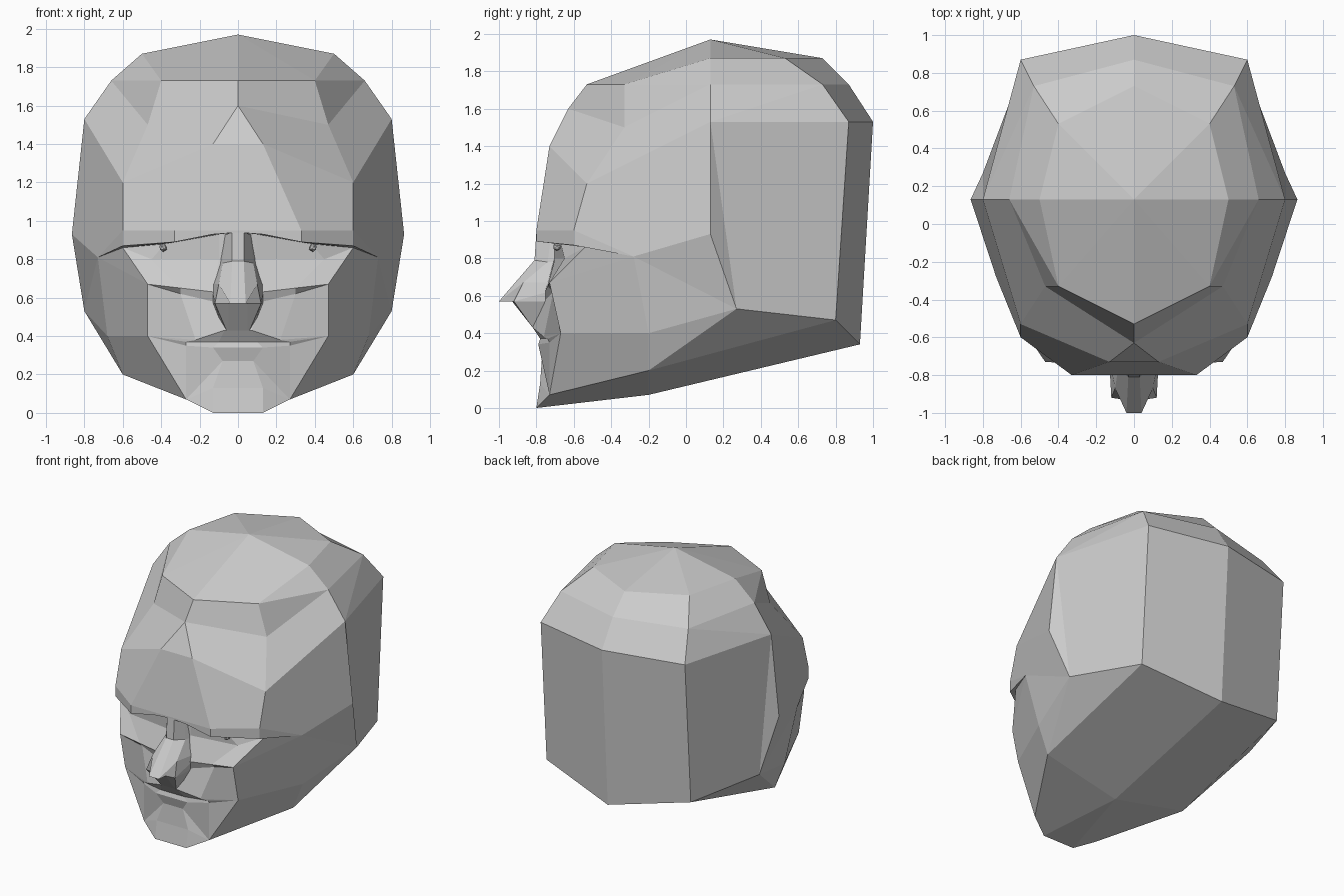
import bpy
import bmesh

cube = bpy.data.objects.get("Cube")
if cube:
    bpy.data.objects.remove(cube, do_unlink=True)

# One plain grey for the whole head
grey = bpy.data.materials.new("plain_grey")
grey.use_nodes = True
grey.diffuse_color = (0.6, 0.6, 0.6, 1)
grey.node_tree.nodes["Principled BSDF"].inputs["Base Color"].default_value = grey.diffuse_color


def finish(bm, name):
    """Turn a half mesh into a flat shaded object mirrored across x."""
    mesh = bpy.data.meshes.new(name)
    bm.to_mesh(mesh)
    bm.free()
    mesh.materials.append(grey)
    obj = bpy.data.objects.new(name, mesh)
    bpy.context.collection.objects.link(obj)
    mirror = obj.modifiers.new("mirror", "MIRROR")
    mirror.use_clip = True
    return obj


def loft(name, rows):
    """Skin rows of points; repeated points collapse into triangles."""
    bm = bmesh.new()
    verts = {}

    def vert(point):
        if point not in verts:
            verts[point] = bm.verts.new(point)
        return verts[point]

    for upper, lower in zip(rows, rows[1:]):
        for j in range(len(upper) - 1):
            ring = [upper[j], lower[j], lower[j + 1], upper[j + 1]]
            corners = list(dict.fromkeys(ring))
            if len(corners) > 2:
                bm.faces.new([vert(p) for p in corners])
    return finish(bm, name)


# Landmarks on the skull
crown = (0, .13, 1.97)
hairline = (0, -.53, 1.73)
hair_corner = (.4, -.33, 1.73)
forehead_top = (0, -.63, 1.6)
forehead_mid = (0, -.73, 1.4)
forehead_side = (.13, -.73, 1.4)
temple = (.6, -.53, 1.2)
side_high = (.66, .13, 1.73)
side_top = (.8, .13, 1.53)
side_mid = (.865, .13, .93)
back_high = [(.53, .73, 1.73), (.53, .73, 1.73), (0, .87, 1.73)]
nape = (0, .93, .34)
nape_corner = (.6, .8, .47)

# Landmarks on the face and jaw
brow_mid = (0, -.8, .95)
brow_inner = (.33, -.8, .95)
brow_outer = (.6, -.6, .95)
brow_low = (.6, -.6, .87)
socket_outer = (.6, -.54, .86)
cheek_back = (.73, -.28, .81)
cheek_front = (.47, -.73, .67)
mouth_corner = (.47, -.67, .4)
jaw_hinge = (.8, .27, .53)
jaw_side = (.6, -.2, .2)
jaw_front = (.27, -.73, .07)
chin = (.13, -.8, 0)
chin_mid = (0, -.8, 0)
throat = (0, -.2, .07)

# Skull cap: rows run from the front centre round to the back centre
loft("cranium", [
    [crown] * 7,
    [hairline, hairline, hair_corner, (.5, .13, 1.87), (.4, .53, 1.87), (.4, .53, 1.87), (0, .73, 1.87)],
    [hairline, hairline, hair_corner, side_high, *back_high],
    [forehead_top, forehead_top, (.47, -.33, 1.5), side_high, *back_high],
    [forehead_mid, forehead_side, temple, side_top, side_top, (.6, .87, 1.53), (0, 1, 1.53)],
    [forehead_mid, forehead_side, temple, side_mid, jaw_hinge, nape_corner, nape],
    [brow_mid, brow_inner, brow_outer, side_mid, jaw_hinge, nape_corner, nape],
])

# Cheeks: rows run from the face edge back to the hinge of the jaw
loft("cheeks", [
    [brow_outer, brow_outer, side_mid],
    [brow_low, cheek_back, side_mid],
    [socket_outer, cheek_back, side_mid],
    [cheek_front, cheek_back, jaw_hinge],
    [mouth_corner, (.68, -.2, .4), jaw_hinge],
    [jaw_front, jaw_side, jaw_hinge],
])

# Underside from the jaw line to the throat
loft("jaw_underside", [
    [jaw_front, jaw_side, jaw_hinge],
    [jaw_front, jaw_side, nape_corner],
    [chin, throat, nape],
    [chin_mid, throat, nape],
])

# Brow ledge, eye sockets and cheeks down to the upper lip
lip_top = [(0, -.82, .43), (.07, -.82, .43), (.22, -.76, .38), mouth_corner]
loft("upper_face", [
    [brow_mid, (.13, -.8, .95), brow_inner, brow_outer],
    [(0, -.8, .94), (.13, -.8, .93), (.33, -.8, .89), brow_low],
    [(0, -.72, .94), (.1, -.7, .93), (.38, -.67, .88), socket_outer],
    [(0, -.72, .8), (.1, -.7, .8), (.45, -.65, .8), socket_outer],
    [(0, -.75, .63), (.13, -.75, .63), (.3, -.74, .65), cheek_front],
    [(0, -.75, .58), (.13, -.75, .58), (.3, -.71, .62), cheek_front],
    lip_top,
])

# Mouth and chin
loft("mouth_and_chin", [
    lip_top,
    [(0, -.78, .37), (.1, -.78, .37), (.27, -.74, .37), mouth_corner],
    [(0, -.79, .34), (.13, -.79, .34), (.27, -.73, .35), mouth_corner],
    [(0, -.77, .27), (.08, -.77, .27), jaw_front, jaw_front],
    [(0, -.78, .13), (.13, -.78, .13), jaw_front, jaw_front],
    [chin_mid, chin, jaw_front, jaw_front],
])

# Nose with flat ridge, wings and the groove down to the lip
loft("nose", [
    [(0, -.8, .94), (.03, -.8, .94), (.06, -.72, .93), (.08, -.68, .93)],
    [(0, -.81, .79), (.03, -.81, .79), (.08, -.74, .78), (.1, -.68, .78)],
    [(0, -1, .57), (.04, -1, .57), (.1, -.87, .67), (.13, -.72, .67)],
    [(0, -.93, .57), (.05, -.93, .57), (.12, -.92, .57), (.13, -.74, .62)],
    [(0, -.93, .57), (.05, -.93, .57), (.12, -.92, .57), (.13, -.74, .57)],
    [(0, -.82, .43), (.05, -.82, .43), (.06, -.82, .43), (.09, -.72, .46)],
])

# Small eyes tucked beneath the brow
eye = bmesh.new()
bmesh.ops.create_icosphere(eye, subdivisions=1, radius=.022)
bmesh.ops.translate(eye, verts=eye.verts, vec=(.39, -.69, .86))
finish(eye, "eyes")
